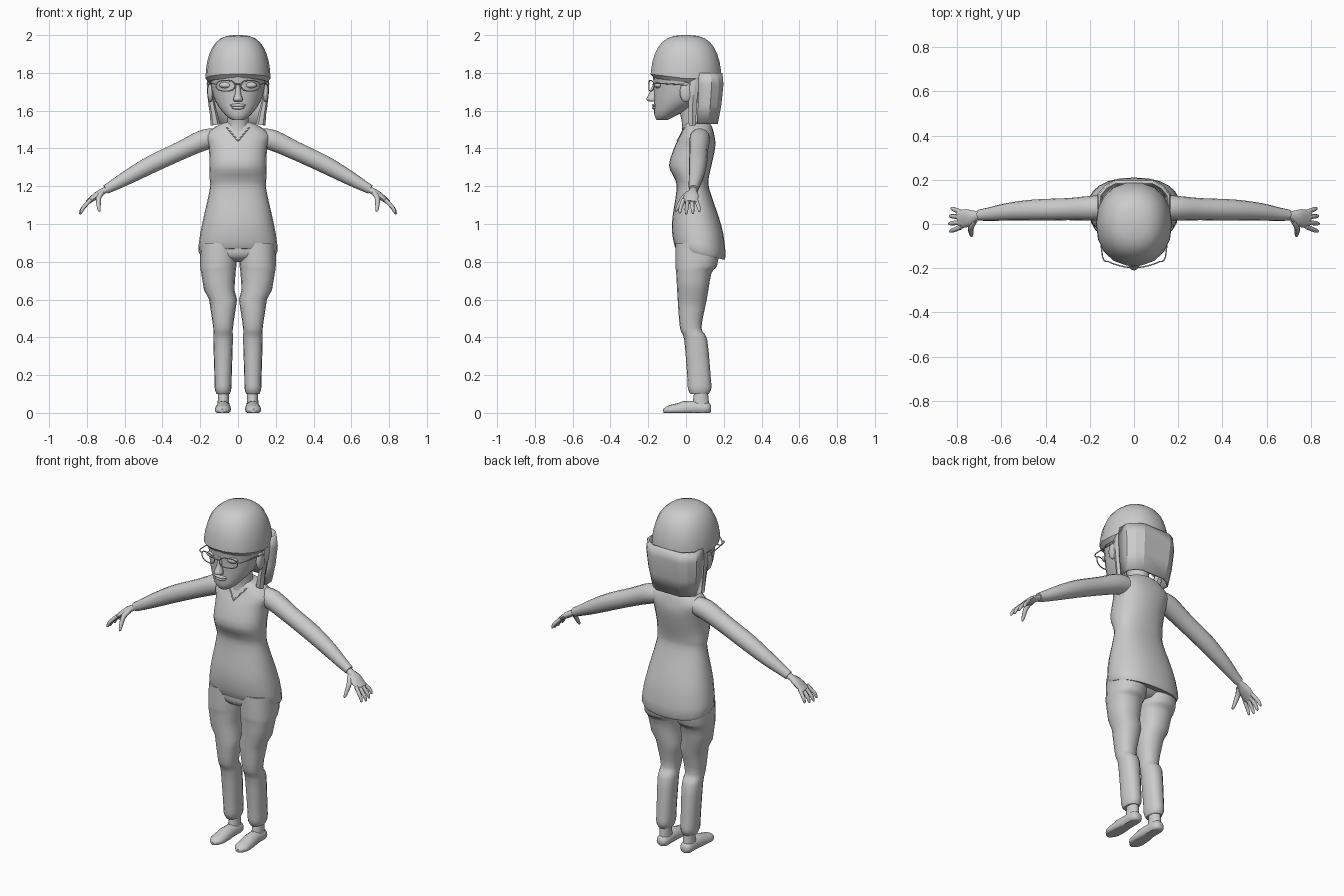
import bpy, bmesh
from math import sin, cos, pi, tau, radians
from mathutils import Vector, Matrix

cube = bpy.data.objects.get("Cube")
if cube:
    bpy.data.objects.remove(cube, do_unlink=True)

grey = (.6, .6, .6, 1)
clay = bpy.data.materials.new("light_grey")
clay.use_nodes = True
clay.diffuse_color = grey
clay.node_tree.nodes["Principled BSDF"].inputs["Base Color"].default_value = grey


def finish(name, bm, mirror=False, angle=50):
    """Turn a bmesh into a shaded object, optionally mirrored across x."""
    bmesh.ops.recalc_face_normals(bm, faces=bm.faces)
    mesh = bpy.data.meshes.new(name)
    bm.to_mesh(mesh)
    bm.free()
    mesh.materials.append(clay)
    ob = bpy.data.objects.new(name, mesh)
    bpy.context.collection.objects.link(ob)
    if mirror:
        modifier = ob.modifiers.new("mirror", "MIRROR")
        modifier.use_mirror_merge = False
    bpy.ops.object.select_all(action="DESELECT")
    ob.select_set(True)
    bpy.context.view_layer.objects.active = ob
    bpy.ops.object.shade_smooth_by_angle(angle=radians(angle))
    return ob


def skin(name, rows, closed=True, adjust=None, **options):
    """Bridge successive rows of points; closed rows are capped."""
    bm = bmesh.new()
    rings = [[bm.verts.new(adjust(p) if adjust else p) for p in row] for row in rows]
    count = len(rings[0])
    for lower, upper in zip(rings, rings[1:]):
        for i in range(count if closed else count - 1):
            j = (i + 1) % count
            bm.faces.new((lower[i], lower[j], upper[j], upper[i]))
    if closed:
        bm.faces.new(rings[0])
        bm.faces.new(rings[-1])
    return finish(name, bm, **options)


def spline(stations, steps):
    """Smoothly fill in stations between the given ones."""
    last = len(stations) - 1
    result = []
    for i in range(last):
        before, start = stations[max(i - 1, 0)], stations[i]
        end, after = stations[i + 1], stations[min(i + 2, last)]
        for step in range(steps):
            t = step / steps
            result.append([
                b + t * (c - a) / 2 + t * t * (a - b * 5 / 2 + c * 2 - d / 2)
                + t * t * t * (b * 3 - a - c * 3 + d) / 2
                for a, b, c, d in zip(before, start, end, after)])
    return result + [list(stations[last])]


def power(value, exponent):
    return abs(value) ** exponent * (1 if value >= 0 else -1)


def turns(sides):
    return [tau * i / sides for i in range(sides)]


def loft(name, rings, sides=20, square=2, steps=3, centre=0, **options):
    """Rings are (z, half width, front y, back y, optional shift in x)."""
    rows = []
    for z, half_width, front, back, *shift in spline(rings, steps):
        x, y = centre + sum(shift), (front + back) / 2
        rows.append([Vector((x + half_width * power(cos(t), 2 / square),
                             y + (back - front) / 2 * power(sin(t), 2 / square), z))
                     for t in turns(sides)])
    return skin(name, rows, **options)


def sweep(name, stations, sides=8, ref=(0, 0, 1), steps=3, **options):
    """Stations are (x, y, z, radius across, optional radius along ref)."""
    path = spline(stations, steps)
    points = [Vector(station[:3]) for station in path]
    last = len(path) - 1
    rows = []
    for i, station in enumerate(path):
        tangent = (points[min(i + 1, last)] - points[max(i - 1, 0)]).normalized()
        across = Vector(ref).cross(tangent).normalized()
        along = tangent.cross(across)
        rows.append([points[i] + across * station[3] * cos(t) + along * station[-1] * sin(t)
                     for t in turns(sides)])
    return skin(name, rows, **options)


def ball(name, centre, size, **options):
    bm = bmesh.new()
    matrix = Matrix.Translation(centre) @ Matrix.Diagonal((*size, 1))
    bmesh.ops.create_uvsphere(bm, u_segments=16, v_segments=10, radius=1, matrix=matrix)
    finish(name, bm, **options)


# Sweater body, with a hem that drops toward the back
def drop_hem(point):
    if point.z < .95:
        point.z -= 2.5 * point.y * (.95 - point.z)
    return point


sweater = loft("sweater", [
    (.86, .18, -.04, .18), (.87, .21, -.06, .21), (1, .19, -.075, .185),
    (1.18, .15, -.05, .125), (1.24, .15, -.06, .12), (1.31, .15, -.09, .135),
    (1.41, .155, -.06, .155), (1.47, .17, -.03, .15), (1.52, .11, -.01, .135),
    (1.54, .06, 0, .115)], sides=24, square=2.3, adjust=drop_hem)

# V neckline laid on the chest
bpy.context.view_layer.update()
neckline = []
for i in range(7):
    hit, spot, normal, face = sweater.ray_cast((i * .01, -1, 1.44 + i * .012), (0, 1, 0))
    if hit:
        neckline.append((*spot, .004))
sweep("neckline", neckline, mirror=True)

# Sleeves
sweep("sleeve", [
    (.11, .075, 1.455, .05), (.18, .072, 1.445, .056, .06), (.3, .067, 1.39, .05),
    (.45, .063, 1.32, .048), (.57, .055, 1.255, .04), (.65, .045, 1.21, .031),
    (.7, .04, 1.183, .025)], sides=14, mirror=True)

# Hands: four fingers fan out from the palm, the thumb points forward
sweep("palm", [
    (.68, .04, 1.19, .018, .016), (.715, .037, 1.173, .023, .017),
    (.75, .028, 1.15, .04, .018), (.795, .02, 1.115, .04, .011)], sides=12, mirror=True)
fingers = ["index_finger", "middle_finger", "ring_finger", "little_finger"]
for i, (name, reach) in enumerate(zip(fingers, (.92, 1, .95, .82))):
    y, fan = -.013 + i * .022, (i - 1.6) * .012
    sweep(name, [(.78, y, 1.128, .011),
                 (.78 + .042 * reach, y + fan * .8, 1.128 - .045 * reach, .01),
                 (.78 + .054 * reach, y + fan, 1.128 - .07 * reach, .007),
                 (.78 + .056 * reach, y + fan, 1.128 - .078 * reach, .003)], mirror=True)
sweep("thumb", [
    (.72, .015, 1.165, .014), (.738, -.015, 1.135, .014), (.736, -.048, 1.08, .009),
    (.732, -.054, 1.066, .004)], ref=(1, 0, 0), mirror=True)

# Trousers
loft("trouser_seat", [(.8, .05, 0, .12), (.83, .15, -.045, .155), (.89, .19, -.05, .18)],
     square=2.3)
loft("trouser_leg", [
    (.9, .1, -.055, .18, .02), (.78, .096, -.056, .165, .025), (.74, .091, -.052, .135, .025),
    (.6, .074, -.044, .11, .017), (.45, .052, -.032, .082, .002), (.39, .052, -.01, .112),
    (.2, .046, .006, .13), (.13, .044, .01, .134), (.1, .035, .024, .12)],
    centre=.079, sides=16, square=2.3, mirror=True)

# Shoes with flat soles
loft("ankle", [(.02, .032, .03, .125), (.12, .028, .045, .115)], centre=.077, mirror=True)


def flatten(point):
    point.z = max(point.z, 0)
    return point


sweep("shoe", [
    (.077, .132, .024, .018), (.077, .11, .024, .035), (.077, .05, .027, .037, .048),
    (.08, -.04, .018, .042, .034), (.082, -.09, .014, .038, .025),
    (.083, -.12, .01, .012, .01)], sides=16, adjust=flatten, mirror=True)

# Neck and head
loft("neck", [(1.49, .075, -.022, .125), (1.54, .057, -.022, .1), (1.66, .055, -.05, .09)])
loft("head", [
    (1.55, .03, -.155, -.1), (1.58, .07, -.168, -.04), (1.65, .12, -.169, .08),
    (1.74, .145, -.171, .14), (1.82, .15, -.175, .155), (1.9, .12, -.13, .13)], sides=24)
loft("nose", [(1.745, .01, -.174, -.15), (1.69, .016, -.196, -.15),
              (1.66, .026, -.21, -.15), (1.648, .02, -.195, -.15)], sides=12)
for name, width, z in (("upper_lip", .042, 1.628), ("lower_lip", .034, 1.615)):
    ball(name, (0, -.166, z), (width, .014, .009))
ball("eye", (.064, -.147, 1.735), (.036, .02, .017), mirror=True)
ball("ear", (.146, 0, 1.697), (.016, .033, .052), mirror=True)

# Glasses: rims wrap around the face
rim = []
for t in turns(24) + [tau]:
    x = .066 + .05 * power(cos(t), .8)
    rim.append((x, 2 * x * x - .197, 1.732 + .028 * power(sin(t), .8), .003))
sweep("glasses_rim", rim, steps=1, ref=(0, 1, 0), mirror=True)
sweep("glasses_bridge", [(x, -.196, 1.74, .003) for x in (-.018, .018)])
sweep("glasses_temple", [(.115, -.17, 1.74, .003), (.142, -.15, 1.745, .003),
                         (.157, .01, 1.735, .003)], mirror=True)


# Hair cap: a dome whose edge lifts over the forehead
def lift_fringe(point):
    if point.z < 1.8:
        point.z += max(0, -point.y) / 8
    return point


dome = [(1.75, .155, -.17, .17)]
for i in range(8):
    t = i * pi / 16
    spread = cos(t) ** .65
    dome.append((1.77 + .23 * sin(t), .172 * spread, -.19 * spread, .19 * spread))
dome.append((2, .02, -.02, .02))
loft("hair_cap", dome, sides=18, square=2.2, steps=1, adjust=lift_fringe, angle=25)

# Back curtain of hair and the front locks
half = [(.155, .065), (.155, .13), (.125, .165), (.085, .187)]
outline = half + [(-x, y) for x, y in reversed(half)]
curtain = skin("back_hair", [
    [Vector((x * scale, y * scale, z)) for x, y in outline]
    for z, scale in ((1.8, 1), (1.74, 1.03), (1.63, .97), (1.53, .87))], closed=False, angle=20)
thickness = curtain.modifiers.new("thickness", "SOLIDIFY")
thickness.thickness = .012
thickness.offset = 0
sweep("front_lock", [
    (.15, .06, 1.79, .014, .035), (.15, .04, 1.7, .014, .028), (.13, .034, 1.59, .02, .024),
    (.12, .034, 1.525, .026, .022)], sides=6, ref=(0, 1, 0), mirror=True, angle=25)
